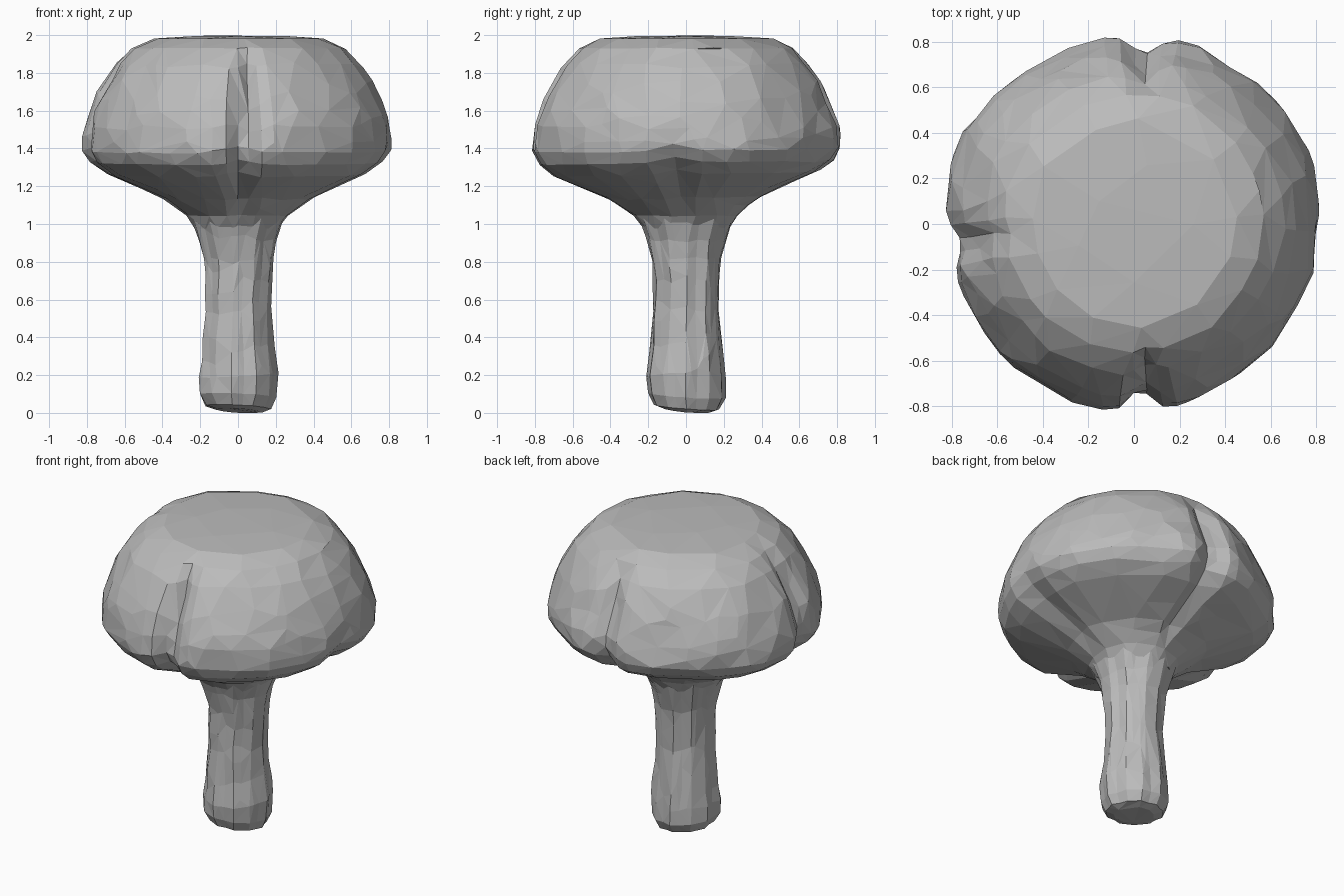
import bpy, bmesh, math
from mathutils import Vector, noise

cube = bpy.data.objects.get("Cube")
if cube:
    bpy.data.objects.remove(cube)

grey = bpy.data.materials.new("plain_grey")
grey.use_nodes = True
COLOUR = (0.5, 0.5, 0.5, 1)
grey.diffuse_color = COLOUR
grey.node_tree.nodes["Principled BSDF"].inputs["Base Color"].default_value = COLOUR


def loft(name, profile, sides, shape, ratio, floor, bump):
    """Spin a radius/height profile, reshape it by angle, then facet it."""
    bm = bmesh.new()
    # Two rows per profile step
    rows = []
    for (r, z), (r2, z2) in zip(profile, profile[1:]):
        rows += [(r, z), ((r + r2) / 2, (z + z2) / 2)]
    rows.append(profile[-1])
    rings = []
    for r, z in rows:
        ring = []
        for k in range(sides):
            a = math.tau * k / sides
            rr, zz = shape(a, r, z)
            co = Vector((rr * math.cos(a), rr * math.sin(a), zz))
            rr += bump * noise.noise(co * 6)
            ring.append(bm.verts.new((rr * math.cos(a), rr * math.sin(a), zz)))
        rings.append(ring)
    for low, high in zip(rings, rings[1:]):
        for k in range(sides):
            n = (k + 1) % sides
            bm.faces.new((low[k], low[n], high[n], high[k]))
    # Close both ends with a fan around a centre point
    for ring, z, flip in ((rings[0], floor, True), (rings[-1], profile[-1][1] + 0.004, False)):
        hub = bm.verts.new((0, 0, z))
        for k in range(sides):
            tri = (ring[k], ring[(k + 1) % sides], hub)
            bm.faces.new(tri[::-1] if flip else tri)
    bmesh.ops.triangulate(bm, faces=bm.faces[:])
    mesh = bpy.data.meshes.new(name)
    bm.to_mesh(mesh)
    bm.free()
    mesh.materials.append(grey)
    obj = bpy.data.objects.new(name, mesh)
    bpy.context.collection.objects.link(obj)
    facet = obj.modifiers.new("facets", "DECIMATE")
    facet.ratio = ratio


# Grooves between the lobes: angle, depth, angular width, upper end, lean
GROOVES = [(-1.54, 0.10, 0.085, 2.0, 0.12), (1.51, 0.085, 0.10, 1.97, 0),
           (-3.04, 0.055, 0.10, 2.02, 0), (-0.07, 0.045, 0.14, 1.55, 0)]
# Cap radius every 30 degrees, counter-clockwise from +x
OUTLINE = [0.82, 0.825, 0.815, 0.835, 0.812, 0.848, 0.822, 0.812, 0.82, 0.828, 0.805, 0.805]


def lobes(a, r, z):
    if r < 0.3:
        return r, z
    step, part = divmod(a / math.tau * len(OUTLINE), 1)
    i = int(step) % len(OUTLINE)
    wide = OUTLINE[i] + (OUTLINE[(i + 1) % len(OUTLINE)] - OUTLINE[i]) * part
    r *= wide / 0.828
    # Rim sits lowest at the front
    lift = 0.012 * math.sin(a) if z < 1.5 else 0
    for centre, depth, width, top, lean in GROOVES:
        d = math.remainder(a - centre - lean * (z - 1.4), math.tau)
        g = math.exp(-(d / width) ** 2)
        fade = max(0, min(1, (top - z) / 0.25)) * max(0, min(1, (z - 1.05) / 0.25))
        r -= depth * g * fade
        if z < 1.5:
            lift += 0.03 * g * min(1, r / 0.8)
    return r, z + lift


def folds(a, r, z):
    ridge = 0.02 * math.cos(7 * a + 2 * z) + 0.025 * math.cos(11 * a - z)
    tilt = 0.015 * math.cos(a + 2.2) if z < 0.15 else 0
    return r * (1 + ridge), max(0, z + tilt)


cap_profile = [(0.22, 0.975), (0.27, 1.045), (0.40, 1.135), (0.55, 1.2), (0.70, 1.262),
               (0.788, 1.325), (0.824, 1.385), (0.828, 1.44), (0.818, 1.51), (0.794, 1.59),
               (0.762, 1.67), (0.715, 1.755), (0.655, 1.845), (0.57, 1.93), (0.45, 1.982),
               (0.25, 1.994)]
stem_profile = [(0.12, 0.012), (0.17, 0.03), (0.20, 0.09), (0.205, 0.19), (0.193, 0.30),
                (0.18, 0.42), (0.172, 0.56), (0.174, 0.70), (0.184, 0.82), (0.205, 0.91),
                (0.228, 0.98), (0.25, 1.04)]

loft("cap", cap_profile, 80, lobes, 0.14, 1.0, 0.018)
loft("stem", stem_profile, 40, folds, 0.22, 0.012, 0.01)
